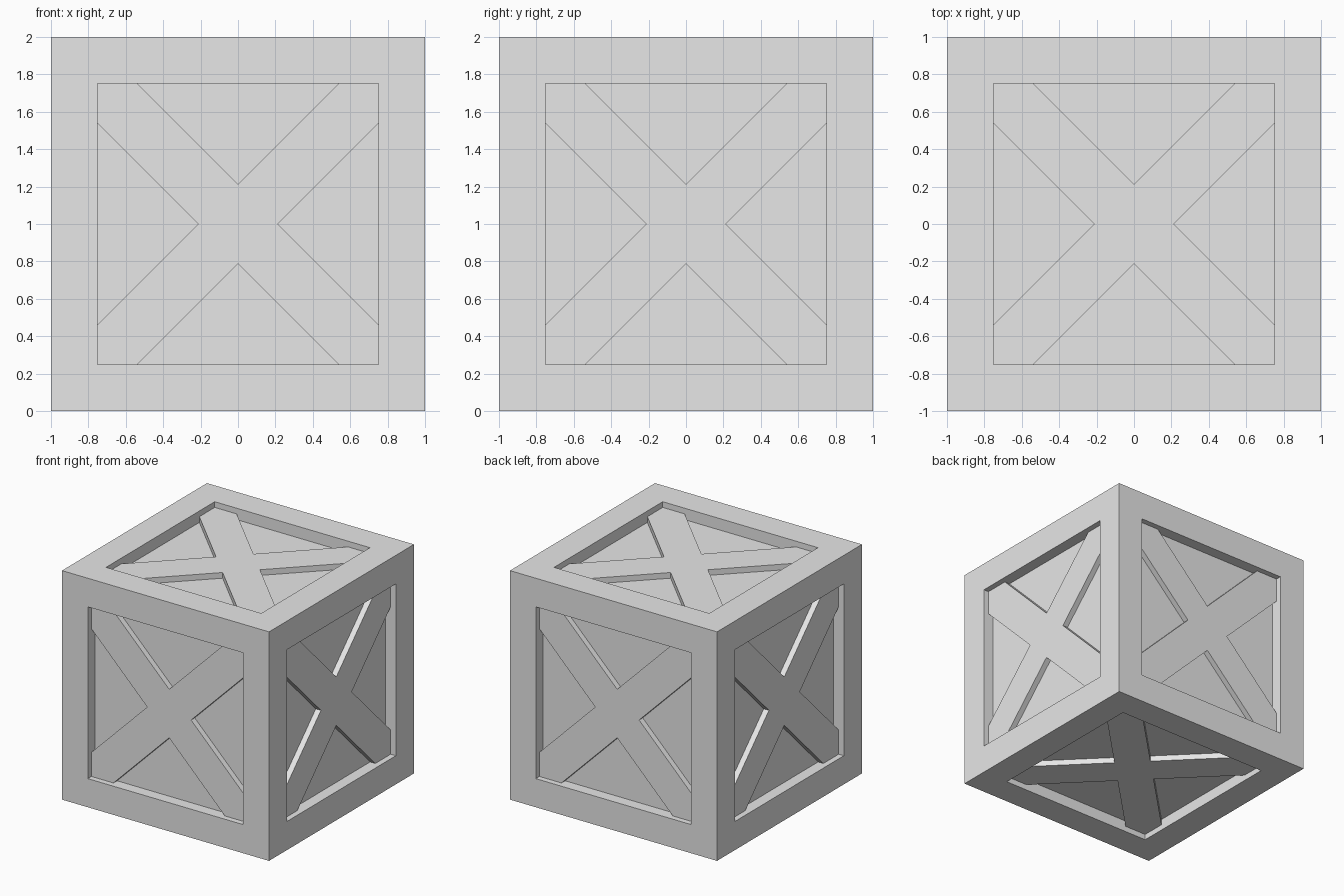
import bpy, bmesh, math
from mathutils import Matrix, Vector

if "Cube" in bpy.data.objects:
    bpy.data.objects.remove(bpy.data.objects["Cube"])

OPEN = 0.75      # half size of each recessed opening
PANEL = 0.90     # distance from centre to panel surface
BRACE = 0.95     # distance from centre to brace surface
NOTCH = 0.2121   # inner corner of the X (brace width 0.30)

grey = bpy.data.materials.new("light grey")
grey.diffuse_color = (0.8, 0.8, 0.8, 1)
grey.use_nodes = True
grey.node_tree.nodes["Principled BSDF"].inputs["Base Color"].default_value = grey.diffuse_color


def finish(bm, name):
    bmesh.ops.recalc_face_normals(bm, faces=bm.faces)
    mesh = bpy.data.meshes.new(name)
    bm.to_mesh(mesh)
    bm.free()
    mesh.materials.append(grey)
    obj = bpy.data.objects.new(name, mesh)
    obj.location.z = 1
    bpy.context.collection.objects.link(obj)


# crate body: a cube with a sunken panel in every side
bm = bmesh.new()
bmesh.ops.create_cube(bm, size=2)
sides = bm.faces[:]
bmesh.ops.inset_individual(bm, faces=sides, thickness=1 - OPEN, use_even_offset=True)
panels = [f for f in bm.faces
          if all(sum(abs(c) > 0.99 for c in v.co) == 1 for v in f.verts)]
for f in panels:
    n = f.normal.copy()
    new = bmesh.ops.extrude_discrete_faces(bm, faces=[f])["faces"][0]
    bmesh.ops.translate(bm, verts=new.verts[:], vec=-n * (1 - PANEL))
finish(bm, "crate_frame")

# X outline: one quarter turned four times
quarter = [(NOTCH, 0), (OPEN, OPEN - NOTCH), (OPEN, OPEN), (OPEN - NOTCH, OPEN)]
outline = [Matrix.Rotation(k * math.pi / 2, 3, 'Z') @ Vector((x, y, PANEL))
           for k in range(4) for x, y in quarter]

# one cross brace on each side
turns = {"top": (0, 'X'), "front": (90, 'X'), "bottom": (180, 'X'),
         "back": (-90, 'X'), "right": (90, 'Y'), "left": (-90, 'Y')}
for side, (angle, axis) in turns.items():
    bm = bmesh.new()
    face = bm.faces.new([bm.verts.new(p) for p in outline])
    out = bmesh.ops.extrude_face_region(bm, geom=[face], use_keep_orig=True)["geom"]
    bmesh.ops.translate(bm, vec=(0, 0, BRACE - PANEL),
                        verts=[g for g in out if isinstance(g, bmesh.types.BMVert)])
    bmesh.ops.rotate(bm, verts=bm.verts, cent=(0, 0, 0),
                     matrix=Matrix.Rotation(math.radians(angle), 3, axis))
    finish(bm, side + "_cross_brace")
